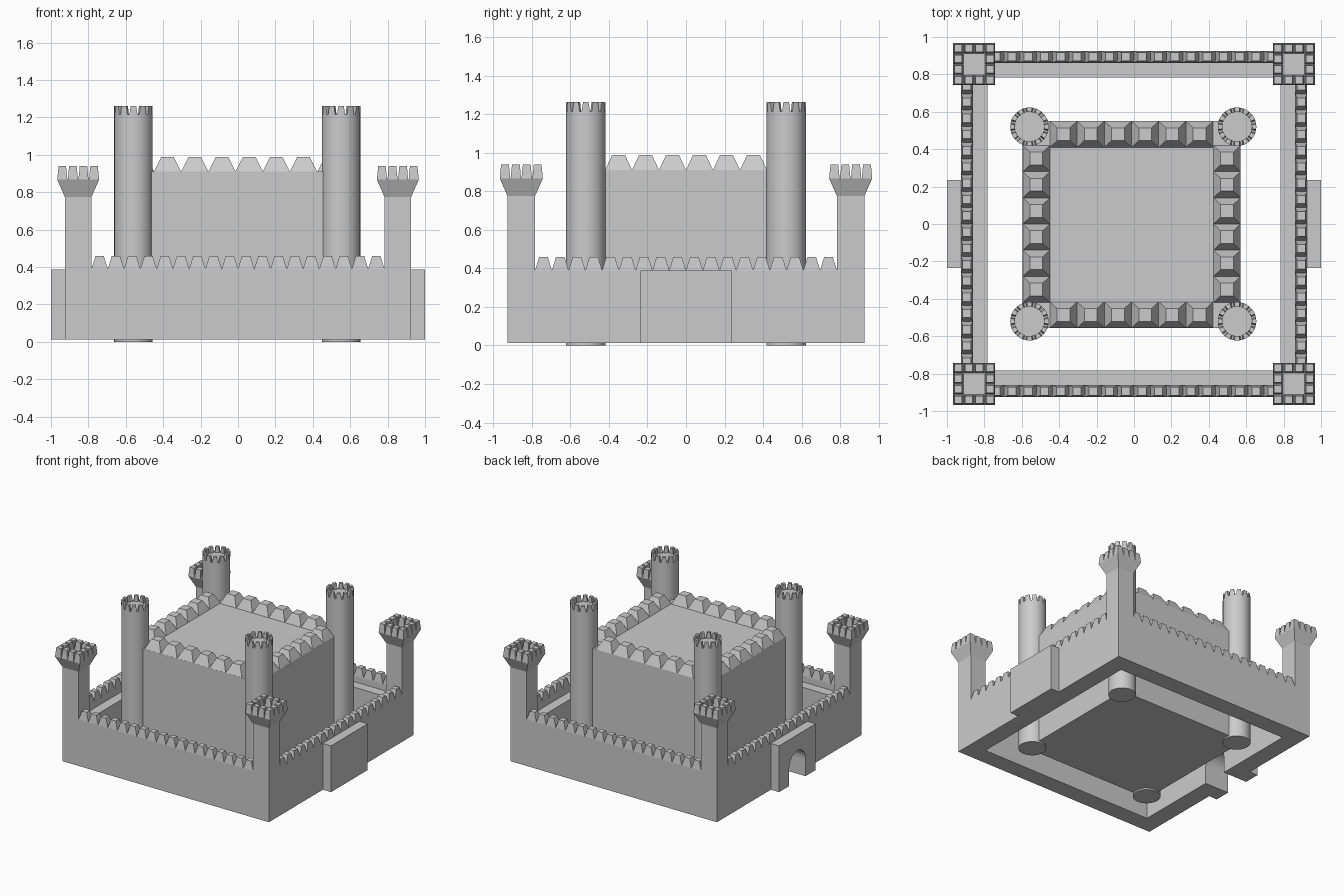
import bpy, bmesh, math

if "Cube" in bpy.data.objects:
    bpy.data.objects.remove(bpy.data.objects["Cube"])

stone = bpy.data.materials.new("grey stone")
stone.diffuse_color = (0.6, 0.6, 0.6, 1)
stone.use_nodes = True
stone.node_tree.nodes["Principled BSDF"].inputs["Base Color"].default_value = stone.diffuse_color

BASE, WALK, WALL_TOP = 0.012, 0.34, 0.39   # wall heights
OUT, IN = 0.926, 0.783                     # wall faces
MID = (OUT + IN) / 2


def finish(name, bm, smooth=False):
    bmesh.ops.recalc_face_normals(bm, faces=bm.faces)
    me = bpy.data.meshes.new(name)
    bm.to_mesh(me)
    bm.free()
    me.materials.append(stone)
    ob = bpy.data.objects.new(name, me)
    bpy.context.collection.objects.link(ob)
    if smooth:
        bpy.context.view_layer.objects.active = ob
        ob.select_set(True)
        bpy.ops.object.shade_smooth_by_angle(angle=math.radians(35))
        ob.select_set(False)
    return ob


def loft(bm, low, high):
    """Closed solid between two matching loops of points."""
    a = [bm.verts.new(p) for p in low]
    b = [bm.verts.new(p) for p in high]
    bm.faces.new(a)
    bm.faces.new(b)
    for i in range(len(a)):
        j = (i + 1) % len(a)
        bm.faces.new((a[i], a[j], b[j], b[i]))


def rect(x, y, hx, hy, z):
    return [(x - hx, y - hy, z), (x + hx, y - hy, z), (x + hx, y + hy, z), (x - hx, y + hy, z)]


def frustum(bm, x, y, base, top, z0, z1):
    loft(bm, rect(x, y, *base, z0), rect(x, y, *top, z1))


def box(bm, x0, x1, y0, y1, z0, z1):
    h = (abs(x1 - x0) / 2, abs(y1 - y0) / 2)
    frustum(bm, (x0 + x1) / 2, (y0 + y1) / 2, h, h, z0, z1)


def arch_slab(bm, x0, x1, half, top):
    """Slab across x with an arched passage cut from the bottom."""
    r, spring = 0.105, 0.155
    pts = [(-half, BASE), (-r, BASE)]
    pts += [(-r * math.cos(math.pi * i / 12), spring + r * math.sin(math.pi * i / 12)) for i in range(13)]
    pts += [(r, BASE), (half, BASE), (half, top), (-half, top)]
    loft(bm, [(x0, y, z) for y, z in pts], [(x1, y, z) for y, z in pts])


# Curtain walls: walkway body, raised parapet and tapered merlons
PAR = 0.862
N = 18
pitch = 2 * IN / N
for name, axis, s in (("front_wall", 0, -1), ("back_wall", 0, 1), ("left_wall", 1, -1), ("right_wall", 1, 1)):
    bm = bmesh.new()
    if axis == 0:
        box(bm, -IN, IN, s * IN, s * OUT, BASE, WALK)
        box(bm, -IN, IN, s * PAR, s * OUT, WALK, WALL_TOP)
    else:
        if s < 0:
            arch_slab(bm, -OUT, -IN, IN, WALK)
        else:
            box(bm, IN, OUT, -IN, IN, BASE, WALK)
        box(bm, s * PAR, s * OUT, -IN, IN, WALL_TOP - 0.05, WALL_TOP)
    for i in range(N):
        t, c = -IN + pitch * (i + 0.5), s * (PAR + OUT) / 2
        base, top = (pitch / 2, 0.032), (0.022, 0.022)
        if axis == 0:
            frustum(bm, t, c, base, top, WALL_TOP, 0.46)
        else:
            frustum(bm, c, t, base[::-1], top[::-1], WALL_TOP, 0.46)
    finish(name, bm)

# Gatehouses: arched on the left, blind on the right
bm = bmesh.new()
arch_slab(bm, -1, -OUT, 0.235, 0.388)
finish("left_gatehouse", bm)
bm = bmesh.new()
box(bm, OUT, 1, -0.235, 0.235, BASE, 0.388)
finish("right_gatehouse", bm)

# Square corner turrets with flared heads and a ring of merlons
for sx in (-1, 1):
    for sy in (-1, 1):
        bm = bmesh.new()
        x, y, h = sx * MID, sy * MID, OUT - MID
        frustum(bm, x, y, (h, h), (h, h), BASE, 0.775)
        frustum(bm, x, y, (h, h), (0.112, 0.112), 0.775, 0.867)
        for i in range(4):
            for j in range(4):
                if i in (0, 3) or j in (0, 3):
                    frustum(bm, x + (i - 1.5) * 0.0565, y + (j - 1.5) * 0.0565,
                            (0.027, 0.027), (0.02, 0.02), 0.867, 0.94)
        finish("corner_turret", bm)

# Keep block with large merlons along its roof edge
bm = bmesh.new()
box(bm, -0.595, 0.57, -0.557, 0.55, BASE, 0.91)
for i in range(6):
    x = -0.377 + 0.1455 * i
    y = -0.35 + 0.14 * i
    for yc in (-0.486, 0.48):
        frustum(bm, x, yc, (0.0727, 0.07), (0.034, 0.034), 0.91, 0.987)
    for xc in (-0.522, 0.497):
        frustum(bm, xc, y, (0.0727, 0.07), (0.034, 0.034), 0.91, 0.987)
finish("keep", bm)

# Round keep towers with wedge merlons
R, RI = 0.103, 0.079


def arc(cx, cy, a, half, z):
    steps = (-1, 0, 1)
    outer = [(cx + R * math.cos(a + half * t), cy + R * math.sin(a + half * t), z) for t in steps]
    inner = [(cx + RI * math.cos(a + half * t), cy + RI * math.sin(a + half * t), z) for t in steps[::-1]]
    return outer + inner


for cx in (-0.559, 0.551):
    for cy in (-0.52, 0.52):
        bm = bmesh.new()
        ring = [(cx + R * math.cos(math.tau * i / 36), cy + R * math.sin(math.tau * i / 36)) for i in range(36)]
        loft(bm, [(x, y, 0) for x, y in ring], [(x, y, 1.215) for x, y in ring])
        for k in range(12):
            a = math.tau * k / 12
            loft(bm, arc(cx, cy, a, math.radians(12), 1.215), arc(cx, cy, a, math.radians(8), 1.262))
        finish("round_tower", bm, smooth=True)
